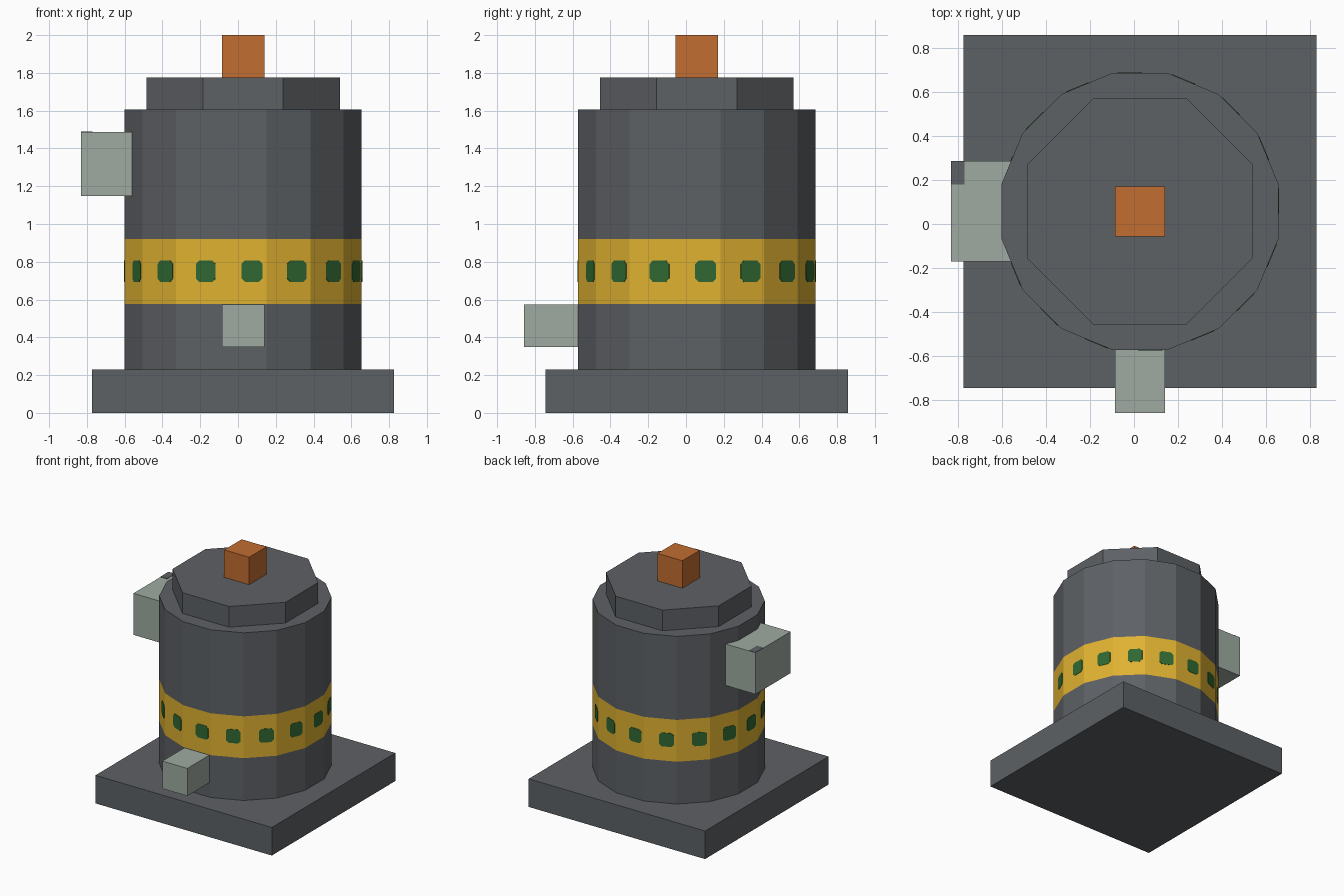
import bpy
import bmesh
from math import pi, sin, cos, tan
from mathutils import Matrix, Vector

if "Cube" in bpy.data.objects:
    bpy.data.objects.remove(bpy.data.objects["Cube"])

AXIS = Vector((0.027, 0.057, 0))   # vertical centre line of the body
SIDES = 16
APOTHEM = 0.628


def material(name, rgb):
    mat = bpy.data.materials.new(name)
    mat.use_nodes = True
    mat.diffuse_color = (*rgb, 1)
    mat.node_tree.nodes["Principled BSDF"].inputs["Base Color"].default_value = (*rgb, 1)
    return mat


grey = material("dark grey", (0.11, 0.119, 0.13))
yellow = material("yellow", (0.745, 0.445, 0.031))
green = material("green", (0.03, 0.138, 0.032))
pale = material("pale grey green", (0.342, 0.402, 0.356))
orange = material("orange", (0.539, 0.153, 0.031))


def finish(name, bm, *mats):
    mesh = bpy.data.meshes.new(name)
    bmesh.ops.recalc_face_normals(bm, faces=bm.faces)
    bm.to_mesh(mesh)
    bm.free()
    for mat in mats:
        mesh.materials.append(mat)
    obj = bpy.data.objects.new(name, mesh)
    bpy.context.collection.objects.link(obj)
    return obj


def box(name, low, high, mat):
    low, high = Vector(low), Vector(high)
    bm = bmesh.new()
    bmesh.ops.create_cube(bm, size=1)
    bmesh.ops.scale(bm, vec=high - low, verts=bm.verts)
    bmesh.ops.translate(bm, vec=(low + high) / 2, verts=bm.verts)
    return finish(name, bm, mat)


def prism(name, sides, apothem, heights, *mats):
    """Upright prism with a flat side facing front and a ring at each height."""
    radius = apothem / cos(pi / sides)
    bm = bmesh.new()
    rings = []
    for z in heights:
        angles = [2 * pi * (i + 0.5) / sides for i in range(sides)]
        rings.append([bm.verts.new(AXIS + Vector((radius * cos(a), radius * sin(a), z)))
                      for a in angles])
    for band, (lower, upper) in enumerate(zip(rings, rings[1:])):
        for i in range(sides):
            j = (i + 1) % sides
            face = bm.faces.new((lower[i], lower[j], upper[j], upper[i]))
            face.material_index = band % len(mats)
    bm.faces.new(rings[0])
    bm.faces.new(rings[-1])
    return finish(name, bm, *mats)


# Base slab, body with painted band, lid and top knob
box("base", (-0.773, -0.743, 0), (0.827, 0.857, 0.23), grey)
prism("body", SIDES, APOTHEM, (0.23, 0.577, 0.92, 1.605), grey, yellow)
prism("lid", 8, 0.512, (1.6, 1.775), grey)
box("top_knob", (-0.086, -0.056, 1.77), (0.14, 0.17, 2), orange)

# Boxes fixed to the body
box("front_box", (-0.086, -0.857, 0.348), (0.14, -0.56, 0.574), pale)
box("side_box", (-0.83, -0.17, 1.148), (-0.56, 0.285, 1.488), pale)
box("side_box_corner_patch", (-0.83, 0.18, 1.486), (-0.77, 0.285, 1.491), grey)

# One rounded green window on each facet of the band
bm = bmesh.new()
half, cut, shift, mid = 0.056, 0.018, 0.047, 0.75
corner = half - cut
outline = [(corner, -half), (half, -corner), (half, corner), (corner, half),
           (-corner, half), (-half, corner), (-half, -corner), (-corner, -half)]
for i in range(SIDES):
    turn = Matrix.Translation(AXIS) @ Matrix.Rotation(2 * pi * i / SIDES, 4, "Z")
    rims = [[bm.verts.new(turn @ Vector((u + shift, -APOTHEM - d, v + mid)))
             for u, v in outline] for d in (-0.002, 0.003)]
    bm.faces.new(rims[0])
    bm.faces.new(rims[1])
    for k in range(len(outline)):
        n = (k + 1) % len(outline)
        bm.faces.new((rims[0][k], rims[0][n], rims[1][n], rims[1][k]))
finish("band_windows", bm, green)
